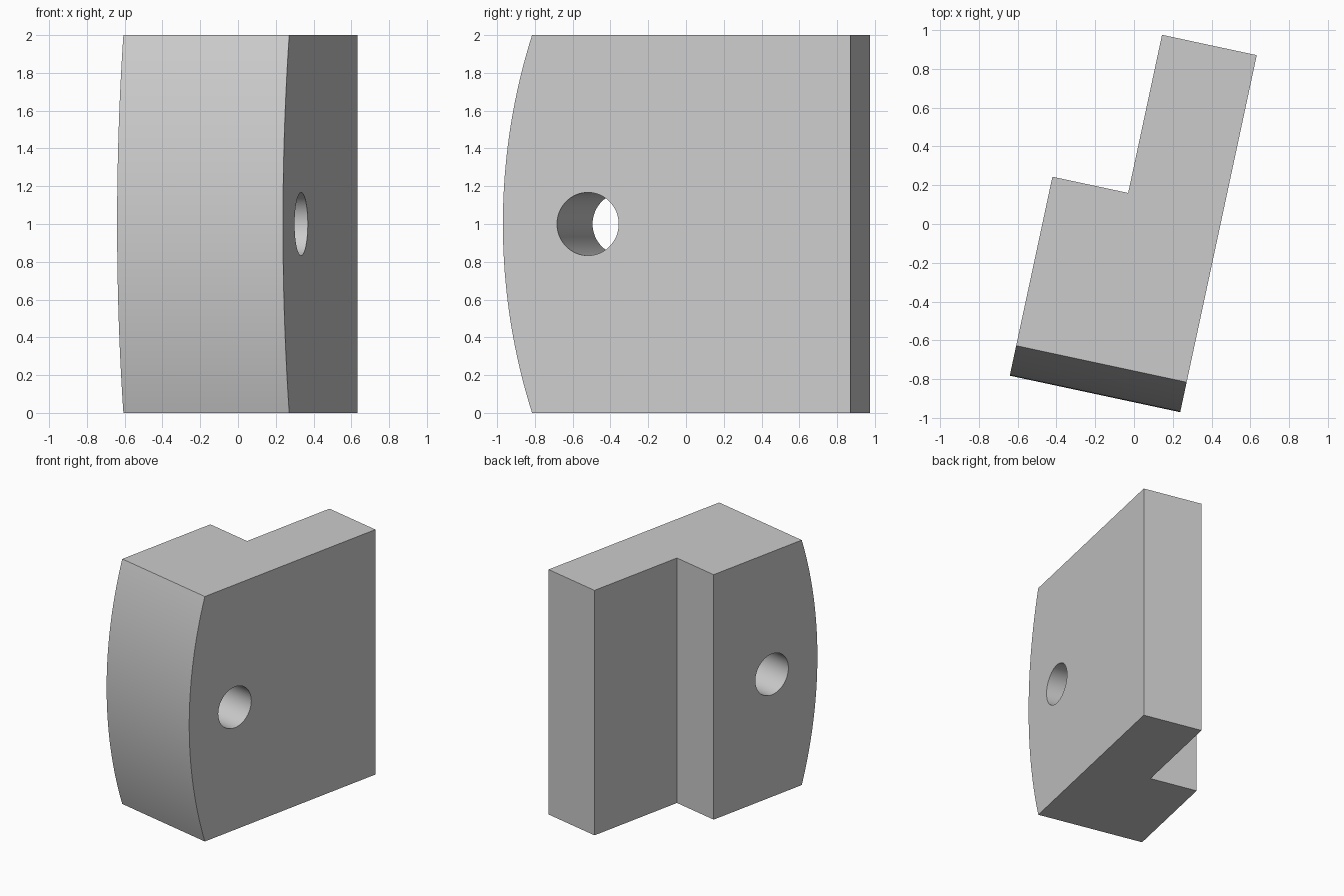
import bpy, bmesh, math
from mathutils import Matrix, Vector

if "Cube" in bpy.data.objects:
    bpy.data.objects.remove(bpy.data.objects["Cube"], do_unlink=True)

# Block dimensions, before the block is turned about z
LEFT, RIGHT = -0.462, 0.436
FRONT, BACK, CORNER = -0.898, 0.983, -0.74
STEP_X, STEP_Y = -0.063, 0.15
HOLE_Y, HOLE_R = -0.438, 0.167
TURN = math.radians(-12.1)

grey = bpy.data.materials.new("light_grey")
grey.use_nodes = True
colour = (0.6, 0.6, 0.6, 1)
grey.diffuse_color = colour
grey.node_tree.nodes["Principled BSDF"].inputs["Base Color"].default_value = colour


def make_object(name, bm):
    bmesh.ops.recalc_face_normals(bm, faces=bm.faces)
    mesh = bpy.data.meshes.new(name)
    bm.to_mesh(mesh)
    bm.free()
    mesh.materials.append(grey)
    obj = bpy.data.objects.new(name, mesh)
    bpy.context.collection.objects.link(obj)
    return obj


def cut(target, cutter):
    cutter.hide_render = True
    mod = target.modifiers.new(cutter.name, "BOOLEAN")
    mod.operation = "DIFFERENCE"
    mod.solver = "EXACT"
    mod.object = cutter
    bpy.context.view_layer.objects.active = target
    bpy.ops.object.modifier_apply(modifier=mod.name)
    bpy.data.objects.remove(cutter, do_unlink=True)


# Block: side profile with a bowed front, extruded across the width
sag = CORNER - FRONT
radius = (1 + sag * sag) / (2 * sag)
half_angle = math.asin(1 / radius)
steps = 40
profile = [(BACK, 0), (BACK, 2)]
for i in range(steps + 1):
    a = half_angle * (1 - 2 * i / steps)
    profile.append((FRONT + radius * (1 - math.cos(a)), 1 + radius * math.sin(a)))
bm = bmesh.new()
face = bm.faces.new([bm.verts.new((LEFT, y, z)) for y, z in profile])
ext = bmesh.ops.extrude_face_region(bm, geom=[face])
bmesh.ops.translate(bm, vec=(RIGHT - LEFT, 0, 0),
                    verts=[v for v in ext["geom"] if isinstance(v, bmesh.types.BMVert)])
block = make_object("stepped_block", bm)

# Step cut out of the back
bm = bmesh.new()
bmesh.ops.create_cube(bm, size=1)
bmesh.ops.scale(bm, vec=(1, 2, 3), verts=bm.verts)
bmesh.ops.translate(bm, vec=(STEP_X - 0.5, STEP_Y + 1, 1), verts=bm.verts)
cut(block, make_object("step_cutter", bm))

# Round hole through the thick part
bm = bmesh.new()
bmesh.ops.create_cone(bm, cap_ends=True, segments=64, radius1=HOLE_R,
                      radius2=HOLE_R, depth=3,
                      matrix=Matrix.Translation(Vector((0, HOLE_Y, 1)))
                      @ Matrix.Rotation(math.pi / 2, 4, "Y"))
cut(block, make_object("hole_cutter", bm))

# Turn the block and smooth the curved faces
block.data.transform(Matrix.Rotation(TURN, 4, "Z"))
bpy.ops.object.select_all(action="DESELECT")
block.select_set(True)
bpy.context.view_layer.objects.active = block
bpy.ops.object.shade_smooth_by_angle(angle=math.radians(30))
